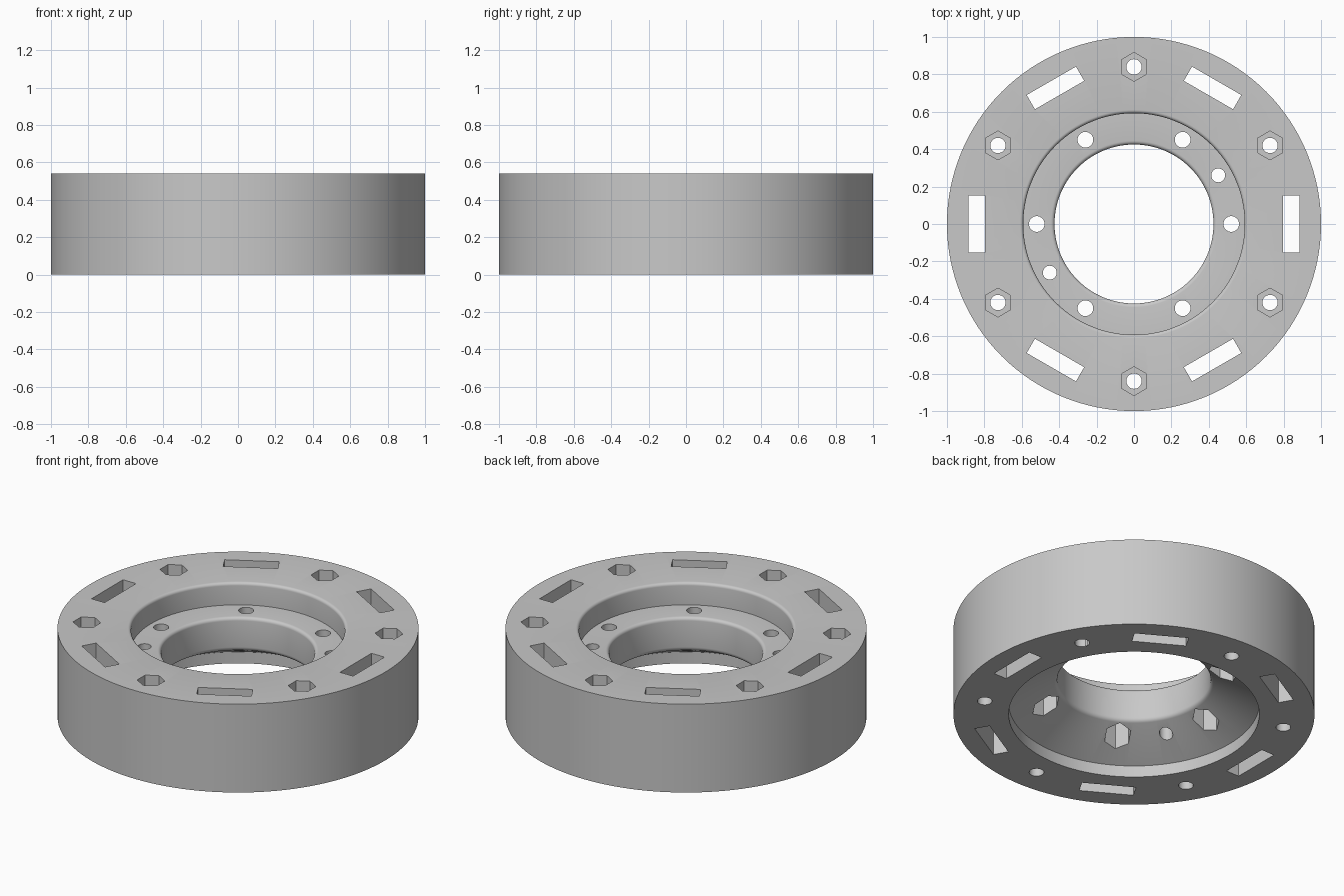
import bpy, bmesh
from math import cos, sin, pi, radians
from mathutils import Matrix

cube = bpy.data.objects.get("Cube")
if cube:
    bpy.data.objects.remove(cube, do_unlink=True)

SEGMENTS = 128
HEIGHT = 0.54

grey = bpy.data.materials.new("plain grey")
grey.use_nodes = True
colour = (0.58, 0.58, 0.58, 1)
grey.diffuse_color = colour
grey.node_tree.nodes["Principled BSDF"].inputs["Base Color"].default_value = colour


def to_object(name, bm):
    bmesh.ops.recalc_face_normals(bm, faces=bm.faces)
    mesh = bpy.data.meshes.new(name)
    bm.to_mesh(mesh)
    bm.free()
    mesh.materials.append(grey)
    obj = bpy.data.objects.new(name, mesh)
    bpy.context.collection.objects.link(obj)
    return obj


def fillet(r, z, radius, start, end, steps=5):
    """Arc of profile points about (r, z), angles in degrees."""
    angles = [radians(start + (end - start) * i / steps) for i in range(steps + 1)]
    return [(r + radius * cos(a), z + radius * sin(a)) for a in angles]


def lathe(name, profile):
    """Closed profile of (radius, height) points turned about z."""
    bm = bmesh.new()
    rings = []
    for s in range(SEGMENTS):
        a = 2 * pi * s / SEGMENTS
        rings.append([bm.verts.new((r * cos(a), r * sin(a), z)) for r, z in profile])
    n = len(profile)
    for s, ring in enumerate(rings):
        after = rings[(s + 1) % SEGMENTS]
        for i in range(n):
            j = (i + 1) % n
            bm.faces.new((ring[i], after[i], after[j], ring[j]))
    return to_object(name, bm)


def add_prism(bm, sides, radius, r, angle, z0, z1, turn=0):
    """Upright prism at polar position (r, angle)."""
    a = radians(angle)
    place = Matrix.Translation((r * cos(a), r * sin(a), (z0 + z1) / 2))
    bmesh.ops.create_cone(bm, cap_ends=True, segments=sides, radius1=radius,
                          radius2=radius, depth=z1 - z0,
                          matrix=place @ Matrix.Rotation(radians(turn), 4, 'Z'))


# Ring body: flat rim, recessed seat, rounded bore and conical underside
profile = [(0.694, 0), (1, 0), (1, HEIGHT)]
profile += fillet(0.61, HEIGHT - 0.018, 0.018, 90, 180)
profile += [(0.592, 0.405)]
profile += fillet(0.445, 0.385, 0.02, 90, 180)
profile += fillet(0.455, 0.225, 0.03, 180, 242)
profile += [(0.694, 0.07)]
ring = lathe("ring_body", profile)

# Hexagonal nut pockets, above in the rim and below in the cone
hexes = bmesh.new()
for i in range(6):
    add_prism(hexes, 6, 0.077, 0.84, 30 + 60 * i, 0.34, 0.7)
    add_prism(hexes, 6, 0.077, 0.52, 60 * i, 0.02, 0.28, 30)
for v in hexes.verts:
    v.co.z = round(v.co.z, 4)

# Bolt holes and two dowel holes
holes = bmesh.new()
for i in range(6):
    add_prism(holes, 32, 0.041, 0.84, 30 + 60 * i, -0.1, 0.7)
    add_prism(holes, 32, 0.042, 0.52, 60 * i, -0.1, 0.7)
for angle in (30, 210):
    add_prism(holes, 32, 0.037, 0.52, angle, -0.1, 0.7)

# Rectangular through slots
slots = bmesh.new()
for i in range(6):
    bmesh.ops.create_cube(slots, size=1, matrix=(
        Matrix.Rotation(radians(60 * i), 4, 'Z')
        @ Matrix.Translation((0.84, 0, 0.3))
        @ Matrix.Diagonal((0.088, 0.304, 1, 1))))

# Cut everything out of the ring
bpy.context.view_layer.objects.active = ring
for name, bm in (("pocket_cutter", hexes), ("hole_cutter", holes), ("slot_cutter", slots)):
    # Align hexagons so that a corner points along y
    cutter = to_object(name, bm)
    cut = ring.modifiers.new(name, 'BOOLEAN')
    cut.operation = 'DIFFERENCE'
    cut.solver = 'EXACT'
    cut.object = cutter
    bpy.ops.object.modifier_apply(modifier=name)
    bpy.data.objects.remove(cutter, do_unlink=True)

# Smooth round walls with crisp edges
bpy.ops.object.select_all(action='DESELECT')
ring.select_set(True)
bpy.ops.object.shade_smooth_by_angle(angle=radians(25))
